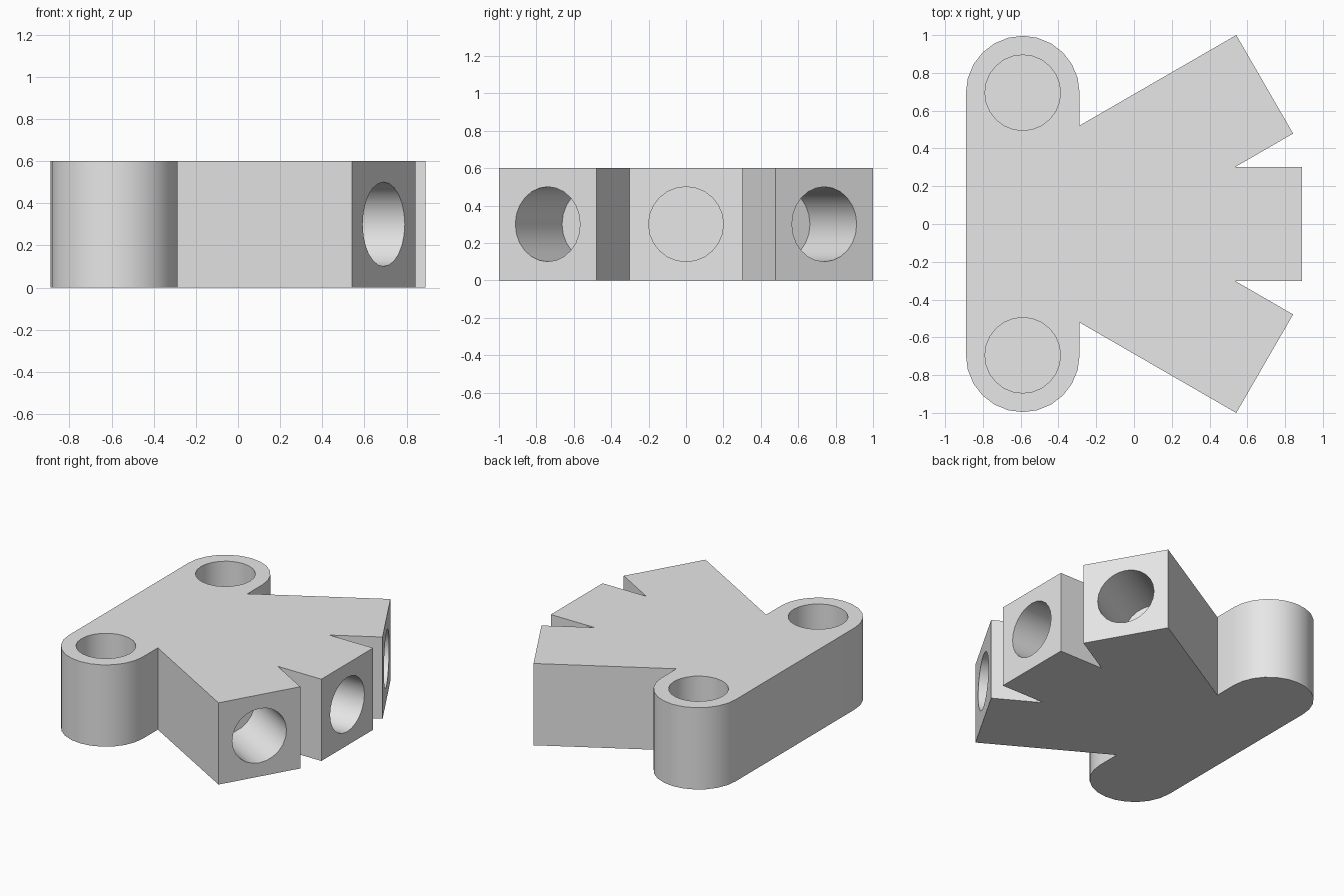
import bpy, bmesh
from math import sin, cos, pi, radians
from mathutils import Vector, Matrix

cube = bpy.data.objects.get("Cube")
if cube:
    bpy.data.objects.remove(cube, do_unlink=True)

HALF = 0.301       # half width of every bar, and half the height
REACH = 1.479      # arm length from the pivot
PIVOT = -0.589     # x of the cross bar centre line
EAR = 0.695        # y of the rounded bar ends
BORE, DEPTH = 0.2, 0.5
SEGMENTS = 24
TILT = radians(30)

grey = bpy.data.materials.new("plain grey")
grey.use_nodes = True
grey.diffuse_color = (0.8, 0.8, 0.8, 1)
grey.node_tree.nodes["Principled BSDF"].inputs["Base Color"].default_value = (0.8, 0.8, 0.8, 1)


def add_object(name, bm):
    bmesh.ops.recalc_face_normals(bm, faces=bm.faces)
    mesh = bpy.data.meshes.new(name)
    bm.to_mesh(mesh)
    bm.free()
    mesh.materials.append(grey)
    obj = bpy.data.objects.new(name, mesh)
    bpy.context.collection.objects.link(obj)
    return obj


def on_arm(along, side):
    """Point in the frame of the tilted arm."""
    return (PIVOT + along * cos(TILT) - side * sin(TILT),
            along * sin(TILT) + side * cos(TILT))


def drill(name, mouth, axis):
    """Blind hole cutter; axis points out of the hole."""
    mouth, axis = Vector(mouth), Vector(axis).normalized()
    extra = 0.1
    bm = bmesh.new()
    bmesh.ops.create_cone(bm, cap_ends=True, segments=SEGMENTS, radius1=BORE,
                          radius2=BORE, depth=DEPTH + extra)
    turn = axis.to_track_quat('Z', 'Y').to_matrix().to_4x4()
    centre = mouth + axis * (extra - DEPTH) / 2
    bmesh.ops.transform(bm, matrix=Matrix.Translation(centre) @ turn, verts=bm.verts)
    cutter = add_object(name, bm)
    cutter.hide_render = True
    return cutter


# Half outline, from the middle arm round to the back of the cross bar
notch = HALF * (1 + cos(TILT)) / sin(TILT)
neck = HALF * (1 + sin(TILT)) / cos(TILT)
half = [(PIVOT + REACH, HALF), on_arm(notch, -HALF), on_arm(REACH, -HALF),
        on_arm(REACH, HALF), on_arm(neck, HALF)]
steps = SEGMENTS // 2
half += [(PIVOT + HALF * cos(pi * i / steps), EAR + HALF * sin(pi * i / steps))
         for i in range(steps + 1)]
outline = half + [(x, -y) for x, y in reversed(half)]

# Solid block
bm = bmesh.new()
base = bm.faces.new([bm.verts.new((x, y, 0)) for x, y in outline])
top = bmesh.ops.extrude_face_region(bm, geom=[base])["geom"]
bmesh.ops.translate(bm, vec=(0, 0, 2 * HALF),
                    verts=[v for v in top if isinstance(v, bmesh.types.BMVert)])
body = add_object("connector_body", bm)

# Sockets in the three arm ends and the two rounded ends
cutters = [drill("middle_socket", (PIVOT + REACH, 0, HALF), (1, 0, 0))]
end_x, end_y = on_arm(REACH, 0)
for side, label in ((1, "back"), (-1, "front")):
    cutters.append(drill(label + "_arm_socket", (end_x, side * end_y, HALF),
                         (cos(TILT), side * sin(TILT), 0)))
    cutters.append(drill(label + "_upright_socket", (PIVOT, side * EAR, 2 * HALF), (0, 0, 1)))

bpy.ops.object.select_all(action='DESELECT')
bpy.context.view_layer.objects.active = body
body.select_set(True)
for cutter in cutters:
    cut = body.modifiers.new(cutter.name, 'BOOLEAN')
    cut.operation = 'DIFFERENCE'
    cut.solver = 'EXACT'
    cut.object = cutter
    bpy.ops.object.modifier_apply(modifier=cut.name)
    bpy.data.objects.remove(cutter, do_unlink=True)

bpy.ops.object.shade_smooth_by_angle(angle=radians(29))
